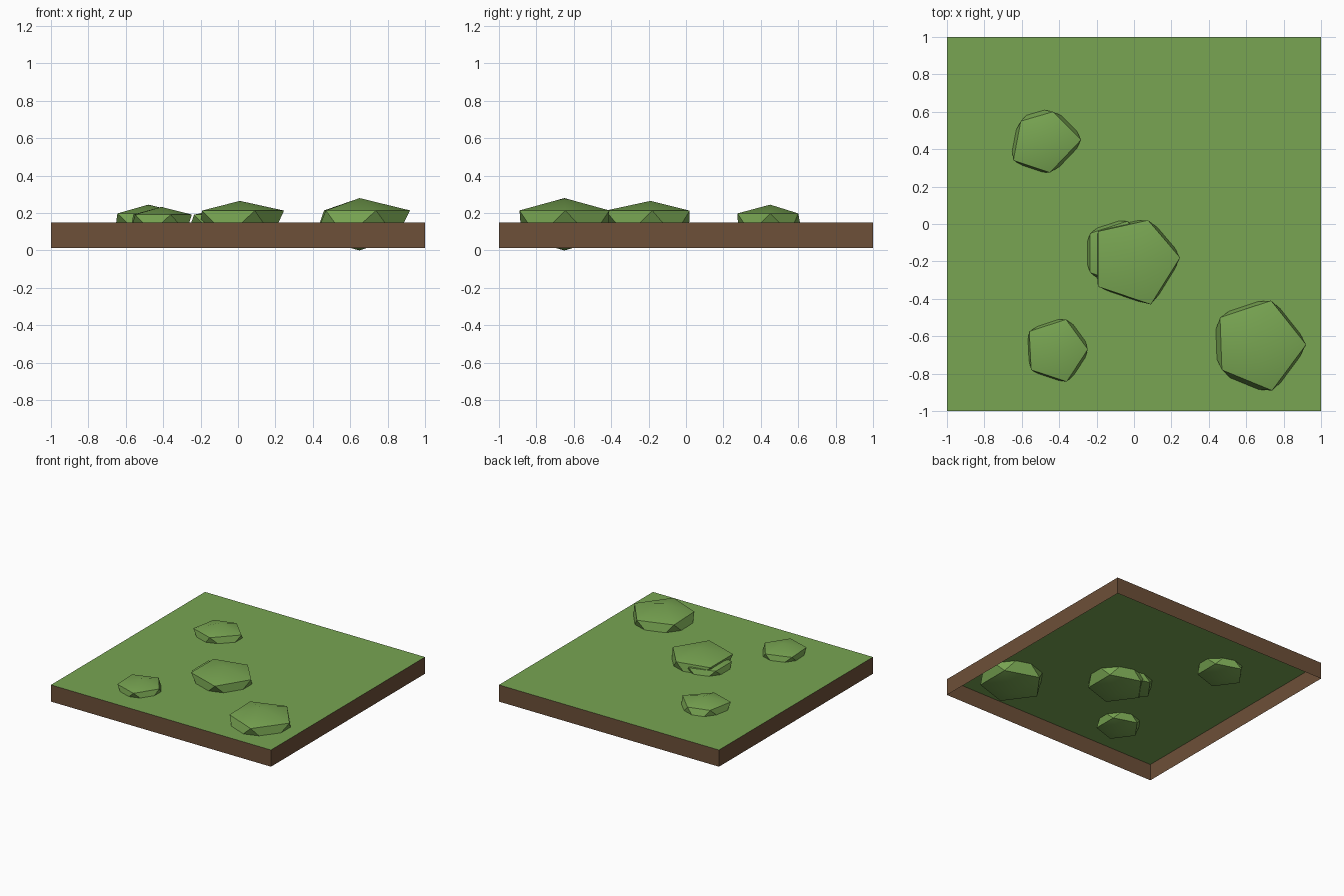
import bpy, bmesh, math

if "Cube" in bpy.data.objects:
    bpy.data.objects.remove(bpy.data.objects["Cube"])


def material(name, color):
    m = bpy.data.materials.new(name)
    m.diffuse_color = (*color, 1)
    m.use_nodes = True
    m.node_tree.nodes["Principled BSDF"].inputs["Base Color"].default_value = m.diffuse_color
    return m


GREEN = material("grass_green", (0.188, 0.376, 0.084))
BROWN = material("soil_brown", (0.153, 0.080, 0.040))
BOTTOM, TOP = 0.013, 0.15


def finish(name, bm, mats):
    mesh = bpy.data.meshes.new(name)
    bm.to_mesh(mesh)
    bm.free()
    for m in mats:
        mesh.materials.append(m)
    ob = bpy.data.objects.new(name, mesh)
    bpy.context.collection.objects.link(ob)
    return ob


# Ground tile: grass sheet on thin soil walls, open underneath
bm = bmesh.new()
bmesh.ops.create_cube(bm, size=2)
for v in bm.verts:
    v.co.z = TOP if v.co.z > 0 else BOTTOM
bm.normal_update()
bmesh.ops.delete(bm, geom=[f for f in bm.faces if f.normal.z < -0.5], context='FACES')
for f in bm.faces:
    f.material_index = 0 if f.normal.z > 0.5 else 1
finish("ground_tile", bm, [GREEN, BROWN])


def mound(name, x, y, z, height, ring_z, radius, ring=None):
    """Flattened irregular icosahedron; ring holds the upper five corner offsets."""
    bm = bmesh.new()

    def spin(k):
        a = math.radians(36 * k)
        return 0.894 * radius * math.cos(a), 0.894 * radius * math.sin(a)

    ring = ring or [spin(2 * k) for k in range(5)]
    top = bm.verts.new((x, y, z + height))
    low = bm.verts.new((x, y, z - height))
    up = [bm.verts.new((x + p, y + q, z + ring_z)) for p, q in ring]
    dn = [bm.verts.new((x + p, y + q, z - ring_z)) for p, q in (spin(2 * k + 1) for k in range(5))]
    for k in range(5):
        n = (k + 1) % 5
        bm.faces.new((top, up[k], up[n]))
        bm.faces.new((up[k], dn[k], up[n]))
        bm.faces.new((dn[k], dn[n], up[n]))
        bm.faces.new((low, dn[n], dn[k]))
    ob = finish(name, bm, [GREEN])
    bpy.ops.object.select_all(action='DESELECT')
    ob.select_set(True)
    bpy.context.view_layer.objects.active = ob
    bpy.ops.object.shade_smooth_by_angle(angle=math.radians(30))


# Grassy mounds
mound("mound_large", 0.65, -0.65, 0.14, 0.14, 0.074, 0.27,
      [(0.27, 0.005), (0.083, 0.24), (-0.19, 0.15), (-0.18, -0.13), (0.088, -0.24)])
mound("mound_middle", 0.01, -0.19, 0.145, 0.12, 0.068, 0.24,
      [(0.236, 0.01), (0.065, 0.21), (-0.203, 0.15), (-0.203, -0.144), (0.08, -0.24)])
mound("mound_hidden", -0.09, -0.155, 0.145, 0.08, 0.046, 0.20)
mound("mound_back", -0.48, 0.45, 0.145, 0.10, 0.053, 0.20,
      [(0.197, 0.0), (0.047, 0.15), (-0.125, 0.10), (-0.165, -0.11), (0.03, -0.175)])
mound("mound_front", -0.41, -0.67, 0.145, 0.088, 0.047, 0.185,
      [(0.163, 0.0), (0.046, 0.16), (-0.15, 0.095), (-0.14, -0.11), (0.05, -0.173)])
